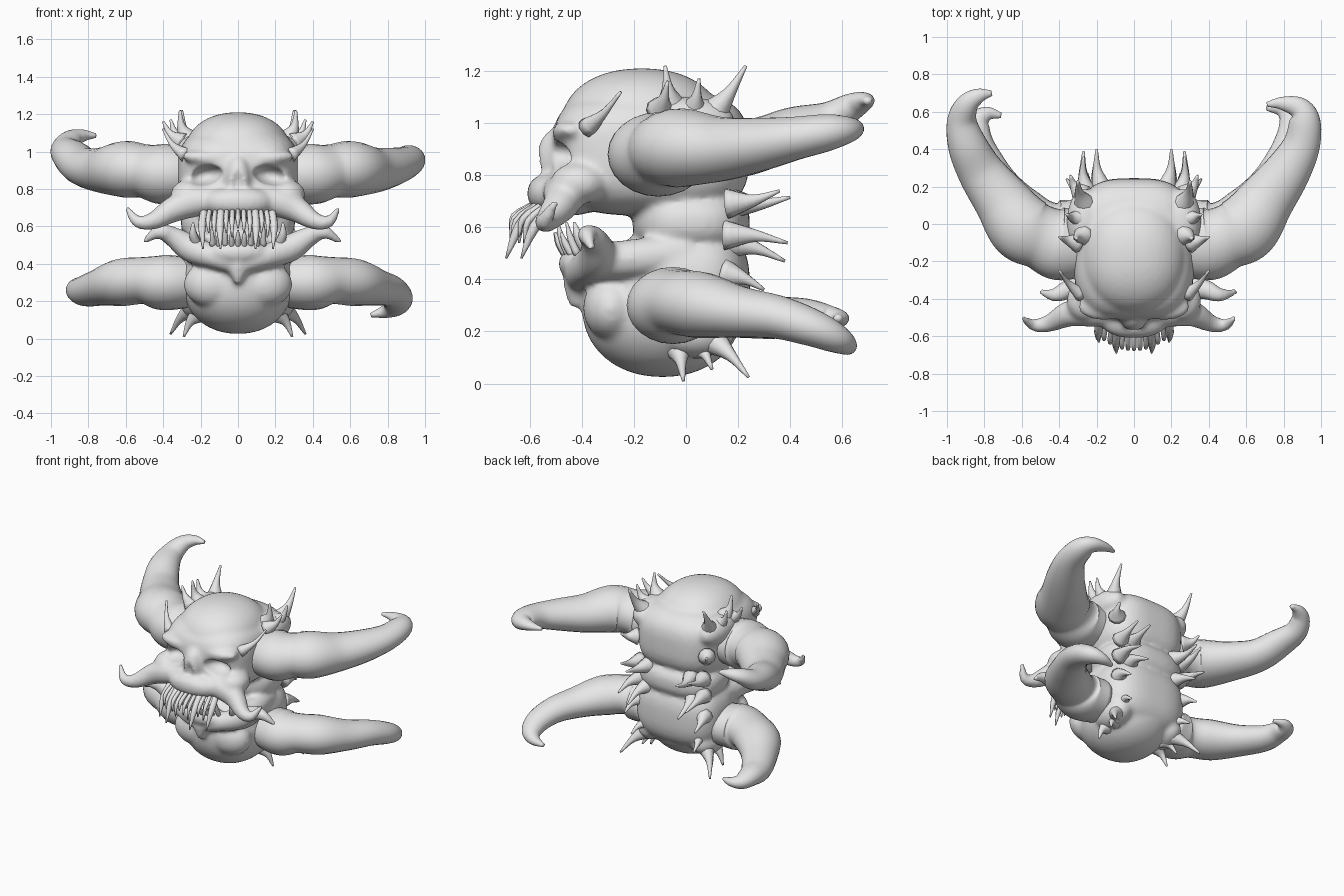
import bpy, bmesh, math
from mathutils import Vector, Quaternion

bone = bpy.data.materials.new("bone_grey")
bone.diffuse_color = (0.8, 0.8, 0.8, 1)


def blob(bm, c, r, p=2.0, tilt=0.0):
    """Ellipsoid, squarer for higher p, tilted about the y axis."""
    q = Quaternion((0, 1, 0), tilt)
    for v in bmesh.ops.create_icosphere(bm, subdivisions=4, radius=1)["verts"]:
        n = sum(abs(k) ** p for k in v.co) ** (1 / p)
        v.co = q @ Vector([k / n * s for k, s in zip(v.co, r)]) + Vector(c)


def pair(bm, c, r, p=2.0, tilt=0.0):
    for s in (1, -1):
        blob(bm, (s * c[0], c[1], c[2]), r, p, s * tilt)


def tube(bm, pts, sides=16, steps=5, squash=1.0):
    """Tapered tube along a smooth path of (x, y, z, radius) points."""
    P = [Vector(p) for p in pts]
    P = [2 * P[0] - P[1]] + P + [2 * P[-1] - P[-2]]
    path = []
    for a, b, c, d in zip(P, P[1:], P[2:], P[3:]):
        for i in range(steps):
            t = i / steps
            path.append(0.5 * (2 * b + (c - a) * t + (2 * a - 5 * b + 4 * c - d) * t * t
                               + (3 * b - a - 3 * c + d) * t ** 3))
    path.append(P[-2])
    q, old, rings = None, None, []
    for i, p in enumerate(path):
        t = (path[min(i + 1, len(path) - 1)].xyz - path[max(i - 1, 0)].xyz).normalized()
        q = t.to_track_quat('Z', 'Y') if q is None else old.rotation_difference(t) @ q
        old = t
        ring = []
        for k in range(sides):
            a = 2 * math.pi * k / sides
            off = q @ (Vector((math.cos(a), math.sin(a), 0)) * max(p.w, 0.003))
            off.z *= squash
            ring.append(bm.verts.new(p.xyz + off))
        rings.append(ring)
    for A, B in zip(rings, rings[1:]):
        for k in range(sides):
            j = (k + 1) % sides
            bm.faces.new((A[k], A[j], B[j], B[k]))
    bm.faces.new(rings[0][::-1])
    bm.faces.new(rings[-1])


def flip(pts, s):
    return [(s * x, y, z, r) for x, y, z, r in pts]


def finish(name, bm):
    bmesh.ops.recalc_face_normals(bm, faces=bm.faces[:])
    for f in bm.faces:
        f.smooth = True
    me = bpy.data.meshes.new(name)
    bm.to_mesh(me)
    bm.free()
    me.materials.append(bone)
    ob = bpy.data.objects.new(name, me)
    bpy.context.collection.objects.link(ob)
    return ob


def fuse(ob, cutter):
    """Melt overlapping forms into one skin, then hollow it."""
    def remesh():
        m = ob.modifiers.new("fuse", 'REMESH')
        m.mode, m.voxel_size, m.use_smooth_shade = 'VOXEL', 0.012, True
    remesh()
    b = ob.modifiers.new("hollow", 'BOOLEAN')
    b.operation, b.object, b.solver = 'DIFFERENCE', cutter, 'EXACT'
    remesh()
    s = ob.modifiers.new("soften", 'SMOOTH')
    s.factor, s.iterations = 0.5, 8


# Upper skull: boxy cranium, dome, rear ridges, brow, nose, muzzle and cheek tusks
bm = bmesh.new()
blob(bm, (0, -0.135, 0.885), (0.325, 0.378, 0.24), 3.2)
blob(bm, (0, -0.17, 0.985), (0.285, 0.31, 0.225), 2.2)
pair(bm, (0.26, 0.01, 1.0), (0.1, 0.18, 0.1))
pair(bm, (0.16, -0.44, 0.965), (0.14, 0.075, 0.045), 2, -0.08)
blob(bm, (0, -0.5, 0.85), (0.07, 0.075, 0.13))
blob(bm, (0, -0.46, 0.73), (0.2, 0.15, 0.085), 2.4)
pair(bm, (0.26, -0.41, 0.77), (0.1, 0.11, 0.08))
cheek = [(0.1, -0.48, 0.74, 0.07), (0.22, -0.47, 0.73, 0.08), (0.33, -0.48, 0.69, 0.07),
         (0.43, -0.53, 0.63, 0.048), (0.51, -0.54, 0.625, 0.034), (0.57, -0.5, 0.7, 0.014)]
for s in (0.95, -1.05):
    tube(bm, flip(cheek, s))
# Neck between the skulls
blob(bm, (0, 0.02, 0.62), (0.305, 0.225, 0.13), 2.6)
# Lower skull: rounded body, square back, rear ridges, chin lobes, chin point and V-shaped jaw
blob(bm, (0, -0.09, 0.3), (0.295, 0.31, 0.275), 2.15)
blob(bm, (0, 0.01, 0.37), (0.32, 0.235, 0.24), 2.8)
pair(bm, (0.21, 0.04, 0.2), (0.1, 0.15, 0.1))
pair(bm, (0.135, -0.285, 0.29), (0.155, 0.11, 0.125))
blob(bm, (0, -0.4, 0.46), (0.17, 0.09, 0.07))
tube(bm, [(0, -0.41, 0.43, 0.06), (0, -0.42, 0.36, 0.05), (0, -0.43, 0.29, 0.016)])
jaw = [(0, -0.41, 0.39, 0.05), (0.12, -0.4, 0.43, 0.06), (0.27, -0.34, 0.48, 0.075),
       (0.38, -0.35, 0.545, 0.055), (0.46, -0.38, 0.57, 0.038), (0.55, -0.36, 0.515, 0.014)]
for s in (1, -0.92):
    tube(bm, flip(jaw, s))
    tube(bm, flip([(0.25, -0.35, 0.47, 0.07), (0.25, -0.2, 0.48, 0.075), (0.22, 0, 0.5, 0.08)], s))
skull = finish("double_skull", bm)

# Eye and nose hollows
bm = bmesh.new()
pair(bm, (0.178, -0.53, 0.872), (0.1, 0.135, 0.055), 2, 0.2)
tube(bm, [(0, -0.58, 0.915, 0.01), (0, -0.585, 0.86, 0.035), (0, -0.595, 0.8, 0.055)])
hollows = finish("socket_cutter", bm)
hollows.hide_render = True
hollows.hide_viewport = True
fuse(skull, hollows)

# Four great lumpy horns: shared roots, each with its own hooked end
upper_root = [(0.28, -0.1, 0.88, 0.18), (0.4, -0.105, 0.88, 0.195), (0.5, -0.07, 0.895, 0.172),
              (0.6, -0.015, 0.905, 0.182), (0.71, 0.13, 0.9, 0.15), (0.82, 0.28, 0.918, 0.124)]
lower_root = [(0.27, -0.03, 0.3, 0.165), (0.4, -0.05, 0.3, 0.178), (0.5, -0.02, 0.31, 0.152),
              (0.62, 0.06, 0.3, 0.152), (0.73, 0.2, 0.275, 0.12), (0.81, 0.35, 0.255, 0.1)]
horns = {
    "upper_right_horn": (1, upper_root, [(0.895, 0.42, 0.942, 0.1), (0.912, 0.55, 0.965, 0.084),
                         (0.88, 0.62, 0.975, 0.06), (0.79, 0.645, 0.98, 0.035), (0.71, 0.64, 0.98, 0.012)]),
    "upper_left_horn": (-1, upper_root, [(0.89, 0.42, 0.975, 0.105), (0.92, 0.55, 1.015, 0.08),
                        (0.89, 0.64, 1.065, 0.06), (0.83, 0.685, 1.085, 0.04), (0.76, 0.7, 1.085, 0.014)]),
    "lower_right_horn": (1, lower_root, [(0.85, 0.48, 0.215, 0.085), (0.84, 0.57, 0.175, 0.067),
                         (0.79, 0.615, 0.145, 0.043), (0.71, 0.62, 0.125, 0.014)]),
    "lower_left_horn": (-1, lower_root, [(0.84, 0.46, 0.26, 0.08), (0.83, 0.55, 0.25, 0.06),
                        (0.78, 0.59, 0.25, 0.037), (0.71, 0.58, 0.25, 0.014)]),
}
for name, (s, root, end) in horns.items():
    bm = bmesh.new()
    tube(bm, flip(root + end, s), 24, 6, 0.83)
    finish(name, bm)

# Spikes: base, tip and base radius, mirrored left and right
spikes = [
    ((0.3, -0.1, 1.05), (0.4, -0.07, 1.16), 0.055), ((0.27, -0.06, 1.07), (0.31, -0.08, 1.22), 0.06),
    ((0.26, 0.1, 1.03), (0.3, 0.23, 1.22), 0.065), ((0.29, 0.03, 1.05), (0.36, 0.05, 1.17), 0.055),
    ((0.28, -0.38, 0.98), (0.4, -0.25, 1.12), 0.04), ((0.28, 0.16, 0.86), (0.34, 0.26, 0.9), 0.06),
    ((0.17, 0.18, 0.69), (0.2, 0.4, 0.715), 0.06), ((0.25, 0.16, 0.69), (0.27, 0.36, 0.74), 0.06),
    ((0.18, 0.17, 0.54), (0.2, 0.38, 0.47), 0.06), ((0.25, 0.15, 0.57), (0.27, 0.39, 0.54), 0.06),
    ((0.25, 0.15, 0.42), (0.28, 0.3, 0.36), 0.06), ((0.2, 0.14, 0.25), (0.25, 0.27, 0.2), 0.05),
    ((0.2, -0.03, 0.14), (0.29, -0.01, 0.01), 0.06), ((0.23, 0.1, 0.17), (0.36, 0.24, 0.025), 0.06),
    ((0.2, 0.05, 0.14), (0.28, 0.1, 0.055), 0.05),
]
bm = bmesh.new()
for a, b, r in spikes:
    a, b = Vector(a), Vector(b)
    m = a.lerp(b, 0.5) + Vector((0.012, 0, -0.012 if b.z > a.z else 0.012))
    for s in (1, -1):
        tube(bm, flip([(*a, r), (*m, r * 0.4), (*b, 0.006)], s), 10, 4)
finish("spikes", bm)

# Teeth: sparse curved rows with a few longer fangs
bm = bmesh.new()
for i in range(-6, 7):
    x = i * 0.03
    y = -0.59 + 2.4 * x * x
    fang = abs(i) in (3, 6)
    drop, r = (0.19, 0.021) if fang else (0.08 + 0.025 * (i % 3), 0.013)
    tube(bm, [(x, y + 0.01, 0.69, r), (x * 1.07, y - 0.07, 0.675 - drop * 0.4, r),
              (x * 1.04, y - (0.12 if fang else 0.085), 0.67 - drop, 0.004)], 8, 3)
finish("upper_teeth", bm)
bm = bmesh.new()
for i in range(-4, 5):
    x = i * 0.034
    y = -0.46 + 2.5 * x * x
    rise = 0.12 if abs(i) in (2, 4) else 0.08
    tube(bm, [(x, y, 0.49, 0.016), (x, y - 0.03, 0.5 + rise * 0.5, 0.013),
              (x, y - 0.045, 0.5 + rise, 0.004)], 8, 3)
for s in (1, -1):
    tube(bm, flip([(0.22, -0.37, 0.5, 0.028), (0.24, -0.41, 0.56, 0.022), (0.24, -0.43, 0.62, 0.005)], s), 8, 3)
finish("lower_teeth", bm)
